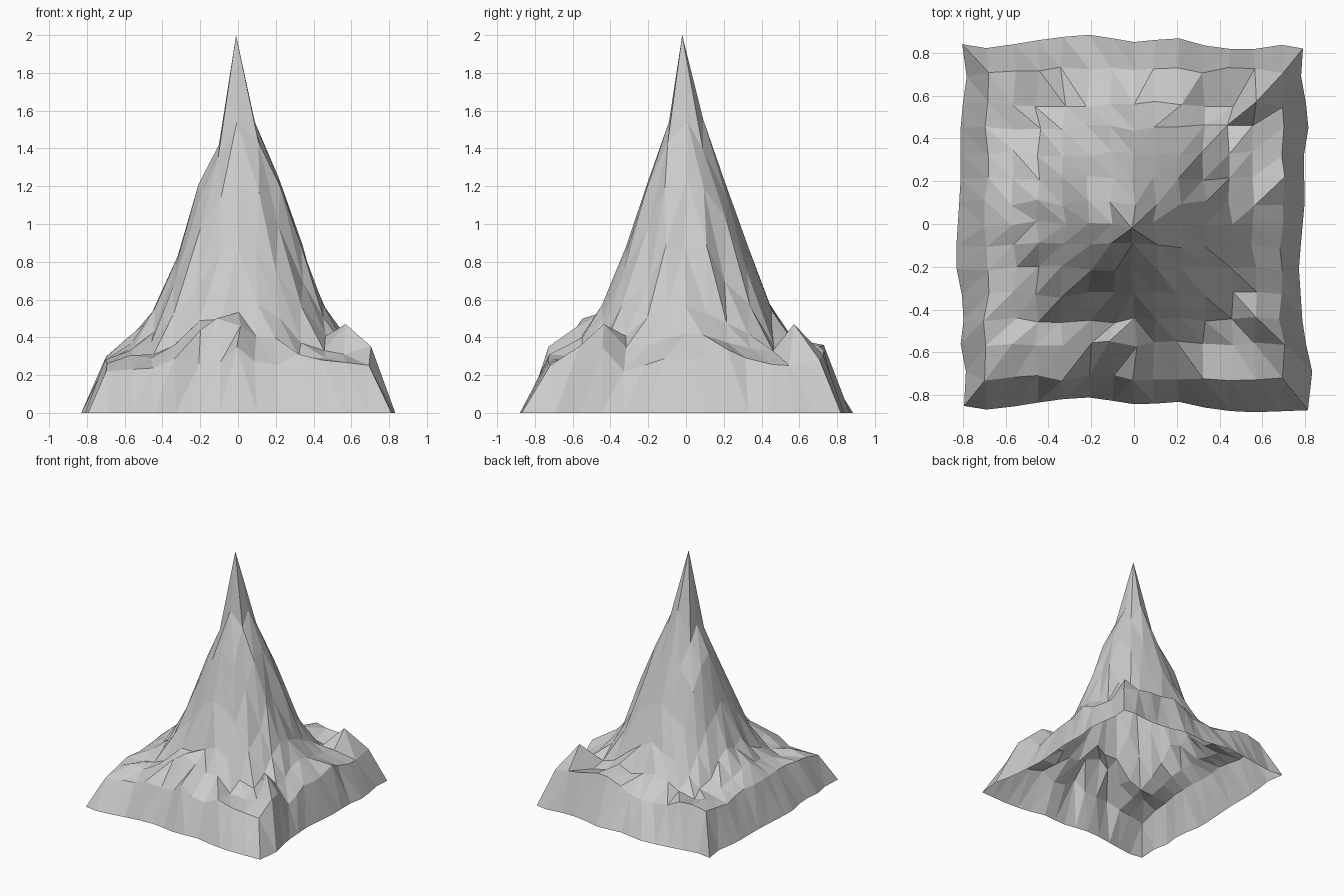
import bpy, bmesh, math, random

if "Cube" in bpy.data.objects:
    bpy.data.objects.remove(bpy.data.objects["Cube"])

random.seed(4)


def interp(points, t):
    """Piecewise linear lookup in a list of (position, value) pairs."""
    for (a, va), (b, vb) in zip(points, points[1:]):
        if t <= b:
            return va + (vb - va) * max(0, t - a) / (b - a)
    return points[-1][1]


# Mountain flank: distance from the peak -> height
FLANK = [(0, 2.0), (.1, 1.57), (.15, 1.34), (.21, 1.22), (.28, 1.03), (.37, .76),
         (.46, .54), (.54, .41), (.62, .34), (.8, .31)]

# Heights along the four sides of the foothill ridge
FRONT = [(-.7, .22), (-.42, .24), (-.28, .31), (-.16, .22), (0, .35), (.17, .22),
         (.29, .32), (.45, .28), (.7, .25)]
RIGHT = [(-.7, .25), (-.58, .35), (-.46, .36), (-.31, .20), (-.14, .29), (.08, .28),
         (.22, .34), (.4, .26), (.57, .25), (.7, .28)]
BACK = [(-.7, .30), (-.5, .34), (-.25, .24), (0, .26), (.2, .36), (.35, .35), (.7, .28)]
LEFT = [(-.7, .22), (-.5, .28), (-.2, .29), (.2, .30), (.45, .27), (.7, .30)]

# Wavy outline of the foot
FRONT_Y = [(-.8, -.85), (-.67, -.87), (-.36, -.82), (-.2, -.81), (.02, -.845),
           (.22, -.83), (.38, -.87), (.57, -.88), (.8, -.87)]
BACK_Y = [(-.8, .84), (-.68, .82), (-.38, .87), (-.2, .885), (0, .85), (.2, .87),
          (.38, .82), (.55, .815), (.67, .84), (.8, .82)]
LEFT_X = [(-.85, -.80), (-.72, -.78), (-.56, -.81), (-.4, -.79), (-.18, -.835),
          (.2, -.81), (.5, -.81), (.68, -.78), (.85, -.81)]
RIGHT_X = [(-.87, .80), (-.7, .835), (-.5, .79), (-.2, .77), (.13, .80), (.3, .79),
           (.48, .82), (.68, .78), (.82, .79)]

# Small peaks and pits between cone and ridge: x, y, height
BUMPS = [(.56, .56, .47), (.56, -.45, .47), (0, -.56, .46), (-.1, -.56, .5),
         (-.21, -.56, .44), (.33, .45, .36), (-.33, .45, .40), (.33, -.45, .37),
         (-.45, -.45, .31), (.45, -.45, .33), (.21, -.56, .40), (-.56, 0, .41),
         (-.1, 0, 1.42), (.1, 0, 1.54)]

half = [.10, .21, .33, .45, .56, .69, .81]
LINES = [-v for v in reversed(half)] + [0] + half
N = len(LINES)


def point(i, j):
    x, y = LINES[i], LINES[j]
    edge = max(abs(i - N // 2), abs(j - N // 2))
    if edge == 7:                                   # foot outline
        px, py = x, y
        if i in (0, N - 1):
            px = interp(RIGHT_X if i else LEFT_X, y)
        if j in (0, N - 1):
            py = interp(BACK_Y if j else FRONT_Y, x)
        return px, py, 0
    if edge == 6:                                   # foothill ridge
        if abs(j - 7) == 6:
            z = interp(BACK if j > 7 else FRONT, x)
            y += math.copysign(.03, y)
        else:
            z = interp(RIGHT if i > 7 else LEFT, y)
        return x + random.uniform(-.015, .015), y + random.uniform(-.015, .015), z
    if edge == 0:
        return -.01, -.02, 2.0
    r = math.hypot(x - .01, y)                      # cone and valley
    z = interp(FLANK, r) + random.uniform(-.04, .03)
    for bx, by, bz in BUMPS:
        if abs(x - bx) < .03 and abs(y - by) < .03:
            z = bz
    return x + random.uniform(-.015, .015), y + random.uniform(-.015, .015), z


# Single open surface, split along lines running down from the peak
bm = bmesh.new()
grid = [[bm.verts.new(point(i, j)) for j in range(N)] for i in range(N)]
for i in range(N - 1):
    for j in range(N - 1):
        a, b = grid[i][j], grid[i + 1][j]
        c, d = grid[i + 1][j + 1], grid[i][j + 1]
        if (i < 7) == (j < 7):
            tris = [(a, b, c), (a, c, d)]
        else:
            tris = [(a, b, d), (b, c, d)]
        for t in tris:
            bm.faces.new(t)
mesh = bpy.data.meshes.new("mountain")
bm.to_mesh(mesh)
bm.free()
bpy.context.collection.objects.link(bpy.data.objects.new("mountain", mesh))
